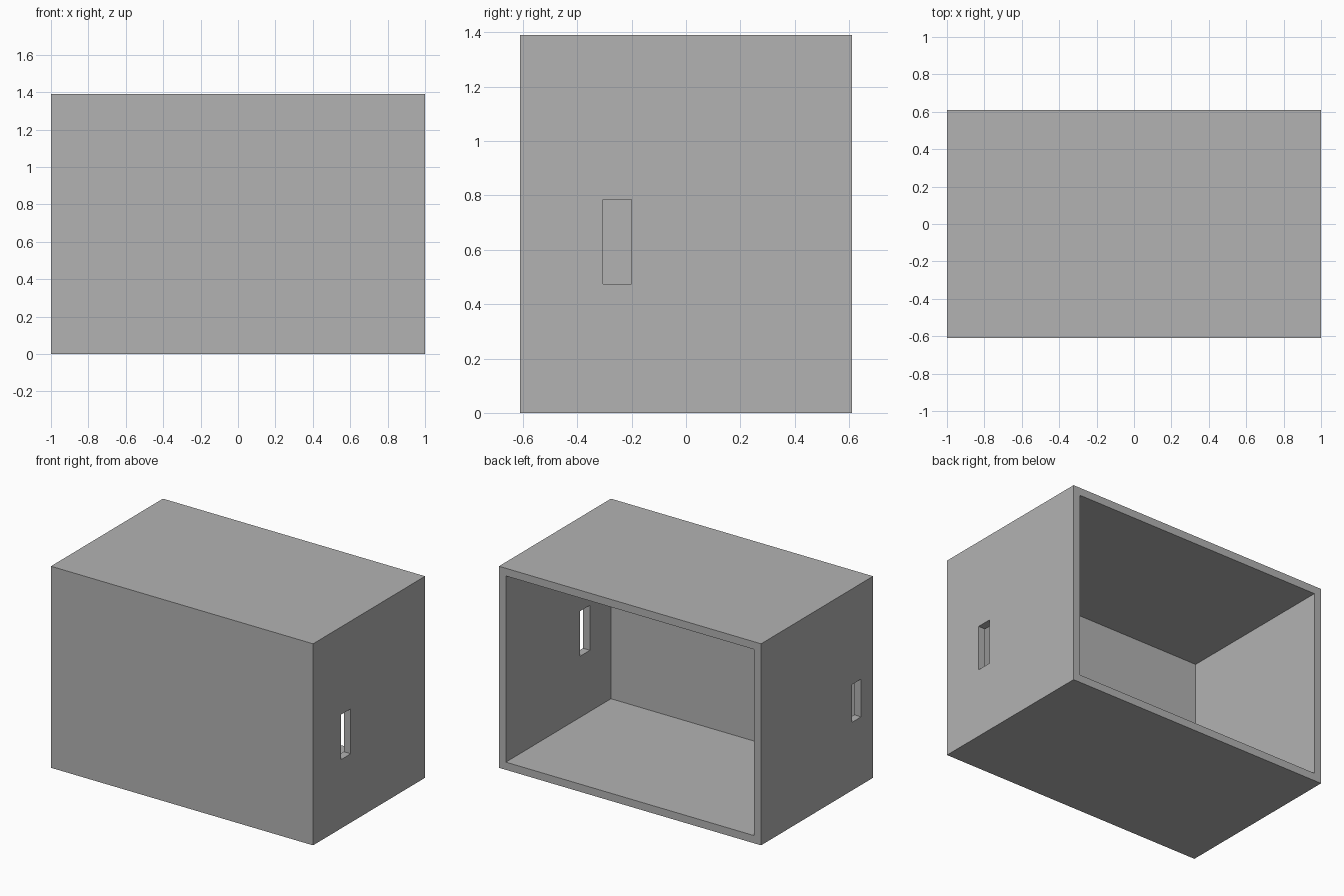
import bpy
from mathutils import Vector

cube = bpy.data.objects.get("Cube")
if cube:
    bpy.data.objects.remove(cube, do_unlink=True)

# Plain grey finish
grey = bpy.data.materials.new("plain grey")
grey.use_nodes = True
grey.diffuse_color = (0.45, 0.45, 0.45, 1)
grey.node_tree.nodes["Principled BSDF"].inputs["Base Color"].default_value = grey.diffuse_color


def box(name, low, high):
    """Axis-aligned box between two corners."""
    low, high = Vector(low), Vector(high)
    bpy.ops.mesh.primitive_cube_add(size=1, location=(low + high) / 2)
    obj = bpy.context.object
    obj.name = name
    obj.scale = high - low
    bpy.ops.object.transform_apply(location=True, rotation=False, scale=True)
    obj.data.materials.append(grey)
    return obj


W, D, H = 1.0, 0.61, 1.39      # half width, half depth, height
WALL, FRONT = 0.053, 0.075     # wall thicknesses

housing = box("housing", (-W, -D, 0), (W, D, H))

# Hollow open at the back, and one slot through each side wall
cutters = [
    box("hollow_cutter", (-W + WALL, -D + FRONT, WALL), (W - WALL, D + 0.2, H - WALL)),
    box("left_slot_cutter", (W - 0.2, -0.305, 0.475), (W + 0.1, -0.2, 0.785)),
    box("right_slot_cutter", (-W - 0.1, -0.48, 0.47), (-W + 0.2, -0.38, 0.73)),
]
for cutter in cutters:
    cut = housing.modifiers.new(cutter.name, "BOOLEAN")
    cut.operation = "DIFFERENCE"
    cut.solver = "EXACT"
    cut.object = cutter
    cutter.hide_render = True

# Apply the cuts and remove the cutters
bpy.ops.object.select_all(action="DESELECT")
housing.select_set(True)
bpy.context.view_layer.objects.active = housing
for cutter in cutters:
    bpy.ops.object.modifier_apply(modifier=cutter.name)
    bpy.data.objects.remove(cutter, do_unlink=True)
